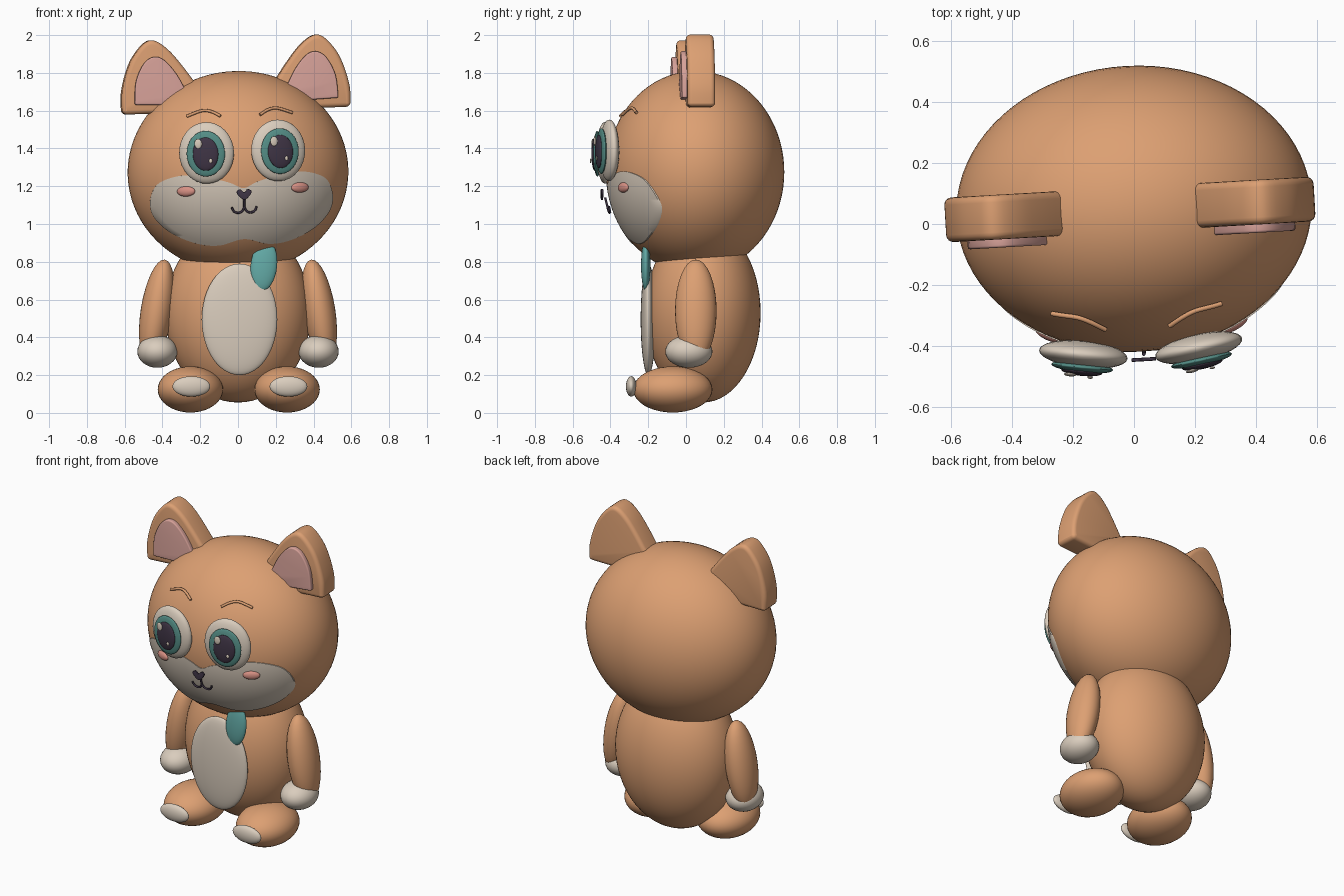
import bpy, bmesh, math
from mathutils import Matrix, Vector

cube = bpy.data.objects.get("Cube")
if cube:
    bpy.data.objects.remove(cube, do_unlink=True)


def material(name, r, g, b):
    m = bpy.data.materials.new(name)
    m.use_nodes = True
    m.diffuse_color = (r, g, b, 1)
    bsdf = m.node_tree.nodes["Principled BSDF"]
    bsdf.inputs["Base Color"].default_value = (r, g, b, 1)
    bsdf.inputs["Roughness"].default_value = 0.7
    return m


FUR = material("tan fur", 0.72, 0.35, 0.17)
CREAM = material("cream", 0.70, 0.61, 0.51)
TEAL = material("scarf teal", 0.13, 0.42, 0.40)
IRIS = material("iris green", 0.09, 0.27, 0.24)
DARK = material("dark plum", 0.05, 0.035, 0.06)
PINK = material("ear pink", 0.68, 0.36, 0.32)
BLUSH = material("blush pink", 0.68, 0.28, 0.23)

# The whole head is turned and rolled a little
HEAD_C = Vector((0, 0.05, 1.275))
HEAD_R = Vector((0.585, 0.47, 0.535))
HEAD = (Matrix.Translation(HEAD_C) @ Matrix.Rotation(math.radians(3.3), 4, 'Z')
        @ Matrix.Rotation(math.radians(-2), 4, 'Y') @ Matrix.Translation(-HEAD_C))
BODY = Matrix.Identity(4)


def finish(name, bm, mat, group):
    bmesh.ops.recalc_face_normals(bm, faces=bm.faces)
    bm.transform(group)
    mesh = bpy.data.meshes.new(name)
    bm.to_mesh(mesh)
    bm.free()
    mesh.materials.append(mat)
    mesh.polygons.foreach_set("use_smooth", [True] * len(mesh.polygons))
    mesh.set_sharp_from_angle(angle=math.radians(40))
    obj = bpy.data.objects.new(name, mesh)
    bpy.context.collection.objects.link(obj)
    return obj


def ball(name, mat, centre, radii, group=BODY, yaw=0, tilt=0, seg=32):
    """Ellipsoid, tilted about y and then turned about z (degrees)."""
    bm = bmesh.new()
    place = (Matrix.Translation(centre) @ Matrix.Rotation(math.radians(yaw), 4, 'Z')
             @ Matrix.Rotation(math.radians(tilt), 4, 'Y') @ Matrix.Diagonal((*radii, 1)))
    bmesh.ops.create_uvsphere(bm, u_segments=seg, v_segments=seg // 2, radius=1, matrix=place)
    return finish(name, bm, mat, group)


def spline(pts, closed=False, steps=6):
    """Smooth line through the given points."""
    pts = [Vector(p) for p in pts]
    n = len(pts)
    out = []
    for i in range(n if closed else n - 1):
        if closed:
            a, b, c, d = (pts[(i + k) % n] for k in (-1, 0, 1, 2))
        else:
            a, b, c, d = (pts[min(max(i + k, 0), n - 1)] for k in (-1, 0, 1, 2))
        for j in range(steps):
            t = j / steps
            out.append(0.5 * (2 * b + (c - a) * t + (2 * a - 5 * b + 4 * c - d) * t * t
                              + (3 * b - a - 3 * c + d) * t ** 3))
    return out if closed else out + [pts[-1]]


def plate(name, mat, outline, side, front, back, bevel):
    """Rounded slab with an (x, z) outline, in the head group."""
    bm = bmesh.new()
    face = bm.faces.new([bm.verts.new((side * p.x, front, p.y)) for p in outline])
    new = bmesh.ops.extrude_face_region(bm, geom=[face])["geom"]
    bmesh.ops.translate(bm, vec=(0, back - front, 0),
                        verts=[v for v in new if isinstance(v, bmesh.types.BMVert)])
    bmesh.ops.recalc_face_normals(bm, faces=bm.faces)
    rim = [e for e in bm.edges if len(e.link_faces) == 2 and e.calc_face_angle() > 0.7]
    bmesh.ops.bevel(bm, geom=rim, offset=bevel, segments=4, profile=0.5, affect='EDGES')
    return finish(name, bm, mat, HEAD)


def on_face(x, z, k=1.0):
    """Point on the front of the head, k times its size."""
    q = 1 - (x / HEAD_R.x / k) ** 2 - ((z - HEAD_C.z) / HEAD_R.z / k) ** 2
    return Vector((x, HEAD_C.y - HEAD_R.y * k * math.sqrt(max(q, 0)), z))


def tube(name, mat, points, radius, k):
    """Thin rounded line that follows the face."""
    curve = bpy.data.curves.new(name, 'CURVE')
    curve.dimensions = '3D'
    curve.bevel_depth = radius
    curve.bevel_resolution = 2
    curve.use_fill_caps = True
    path = [HEAD @ on_face(p.x, p.y, k) for p in spline(points)]
    line = curve.splines.new('POLY')
    line.points.add(len(path) - 1)
    for point, co in zip(line.points, path):
        point.co = (*co, 1)
    curve.materials.append(mat)
    obj = bpy.data.objects.new(name, curve)
    bpy.context.collection.objects.link(obj)
    bpy.ops.object.select_all(action='DESELECT')
    obj.select_set(True)
    bpy.context.view_layer.objects.active = obj
    bpy.ops.object.convert(target='MESH')


# Torso, belly patch and scarf tip
ball("body", FUR, (0, 0.09, 0.53), (0.385, 0.305, 0.475), seg=64)
ball("belly", CREAM, (0.008, -0.2, 0.495), (0.2, 0.04, 0.295), seg=48)
ball("scarf_tip", TEAL, (0.137, -0.213, 0.78), (0.07, 0.025, 0.135), tilt=6)

# Head
ball("head", FUR, HEAD_C, HEAD_R, HEAD, seg=80)

# Muzzle patch: a two-lobed skin over the head
half = [(0.07, 1.22), (0.18, 1.25), (0.3, 1.268), (0.4, 1.25), (0.46, 1.21), (0.485, 1.13),
        (0.465, 1.05), (0.38, 0.965), (0.25, 0.905), (0.13, 0.89)]
loop = spline([(0, 1.19)] + half + [(0, 0.92)] + [(-x, z) for x, z in reversed(half)], True)
bm = bmesh.new()
mid = Vector((0, 1.08))
rings = []
for t, k in [(i / 14, 1.008) for i in range(1, 15)] + [(1, 0.995)]:
    rings.append([bm.verts.new(on_face(*mid.lerp(p, t), k)) for p in loop])
hub = bm.verts.new(on_face(*mid, 1.008))
for i in range(len(loop)):
    j = (i + 1) % len(loop)
    bm.faces.new((hub, rings[0][i], rings[0][j]))
    for a, b in zip(rings, rings[1:]):
        bm.faces.new((a[i], b[i], b[j], a[j]))
finish("muzzle", bm, CREAM, HEAD)

# Nose and mouth
heart = [(0, 1.168), (0.02, 1.184), (0.04, 1.172), (0.028, 1.148), (0, 1.128)]
heart += [(-x, z) for x, z in reversed(heart[1:-1])]
plate("nose", DARK, spline(heart, True, 4), 1, -0.452, -0.44, 0.003)
tube("mouth_stem", DARK, [(0, 1.14), (0, 1.09)], 0.006, 1.05)

ear = spline([(0.605, 1.6), (0.606, 1.7), (0.58, 1.81), (0.54, 1.9), (0.475, 1.975), (0.42, 1.985),
              (0.35, 1.935), (0.28, 1.85), (0.21, 1.75)], steps=4) + [Vector((0.25, 1.6))]
inner = spline([(0.54, 1.65), (0.53, 1.77), (0.485, 1.865), (0.43, 1.9), (0.375, 1.88),
                (0.31, 1.8), (0.25, 1.68)], steps=4) + [Vector((0.27, 1.64))]

for s, tag in ((1, "left"), (-1, "right")):
    # Limbs
    ball(tag + "_arm", FUR, (s * 0.43, 0.052, 0.54), (0.085, 0.11, 0.275), tilt=-s * 9)
    ball(tag + "_hand", CREAM, (s * 0.427, 0.015, 0.325), (0.106, 0.125, 0.086))
    ball(tag + "_foot", FUR, (s * 0.256 + 0.004, -0.07, 0.124), (0.173, 0.21, 0.122), seg=40)
    ball(tag + "_toe_pad", CREAM, (s * 0.257 + 0.01, -0.29, 0.14), (0.1, 0.028, 0.054))

    # Ears
    plate(tag + "_ear", FUR, ear, s, -0.025, 0.122, 0.024)
    plate(tag + "_inner_ear", PINK, inner, s, -0.052, -0.015, 0.008)

    # Eyes: stacked flattened discs facing slightly outwards
    yaw = s * 9
    socket = Matrix.Translation((s * 0.19, -0.418, 1.383)) @ Matrix.Rotation(math.radians(yaw), 4, 'Z')
    for part, mat, offset, radii in (
            ("eye_white", CREAM, (0, 0, 0), (0.146, 0.045, 0.163)),
            ("iris", IRIS, (0, -0.042, -0.004), (0.102, 0.018, 0.121)),
            ("pupil", DARK, (0, -0.056, -0.006), (0.068, 0.015, 0.088)),
            ("big_glint", CREAM, (-0.036, -0.07, 0.05), (0.02, 0.006, 0.026)),
            ("small_glint", CREAM, (0.028, -0.074, -0.043), (0.009, 0.004, 0.012))):
        ball(tag + "_" + part, mat, socket @ Vector(offset), radii, HEAD, yaw)

    # Brows, cheeks and mouth corners
    tube(tag + "_brow", FUR, [(s * 0.105, 1.575), (s * 0.15, 1.6), (s * 0.2, 1.607),
                              (s * 0.28, 1.58)], 0.008, 1.02)
    ball(tag + "_cheek", BLUSH, on_face(s * 0.302, 1.183, 1.01), (0.051, 0.018, 0.027), HEAD, s * 25)
    tube(tag + "_mouth_hook", DARK, [(0, 1.09), (s * 0.012, 1.068), (s * 0.033, 1.06),
                                     (s * 0.055, 1.068), (s * 0.066, 1.09)], 0.006, 1.05)
